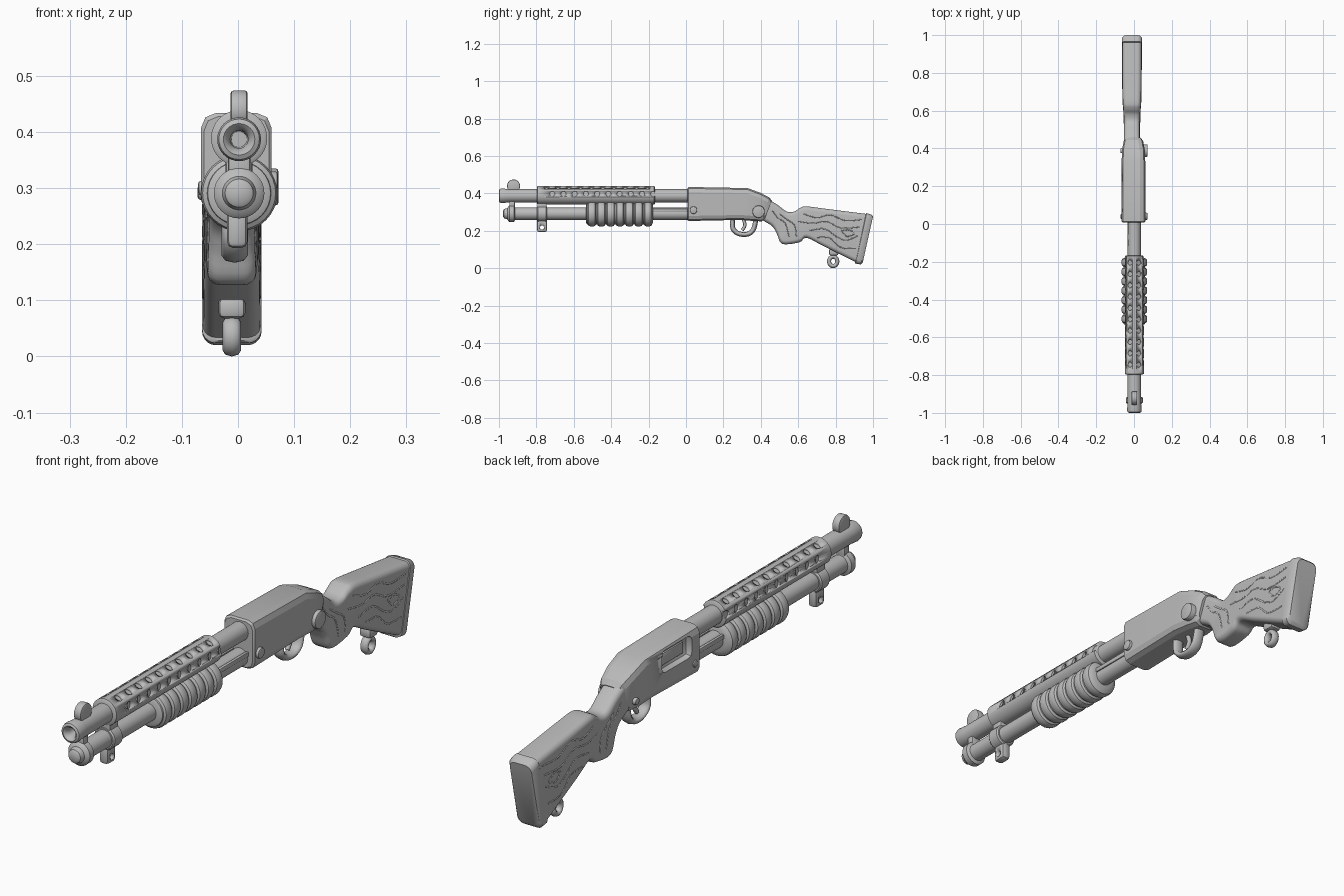
import bpy, bmesh, math
from mathutils import Vector, Matrix

cube = bpy.data.objects.get("Cube")
if cube:
    bpy.data.objects.remove(cube, do_unlink=True)

grey = bpy.data.materials.new("plain grey")
grey.use_nodes = True
COLOR = (0.5, 0.5, 0.5, 1)
grey.diffuse_color = COLOR
grey.node_tree.nodes["Principled BSDF"].inputs["Base Color"].default_value = COLOR

BARREL_Z, TUBE_Z = 0.387, 0.291
SIDE = Matrix.Rotation(math.pi / 2, 4, 'Y')


def activate(ob):
    bpy.ops.object.select_all(action='DESELECT')
    ob.select_set(True)
    bpy.context.view_layer.objects.active = ob


def finish(name, bm, angle=35):
    bmesh.ops.recalc_face_normals(bm, faces=bm.faces)
    mesh = bpy.data.meshes.new(name)
    bm.to_mesh(mesh)
    bm.free()
    mesh.materials.append(grey)
    ob = bpy.data.objects.new(name, mesh)
    bpy.context.collection.objects.link(ob)
    activate(ob)
    bpy.ops.object.shade_smooth_by_angle(angle=math.radians(angle))
    return ob


def loft(name, rings, angle=35):
    bm = bmesh.new()
    loops = [[bm.verts.new(p) for p in ring] for ring in rings]
    n = len(loops[0])
    for a, b in zip(loops, loops[1:]):
        for i in range(n):
            j = (i + 1) % n
            bm.faces.new((a[i], a[j], b[j], b[i]))
    bm.faces.new(loops[0])
    bm.faces.new(loops[-1])
    return finish(name, bm, angle)


def lathe(name, profile, z, x=0.002, n=32):
    # Rings of (y, radius) around a lengthwise axis
    turn = [2 * math.pi * i / n for i in range(n)]
    return loft(name, [[(x + r * math.cos(a), y, z + r * math.sin(a)) for a in turn]
                       for y, r in profile])


def section(station, x, corner, steps):
    # Rounded rectangle standing on the line from bottom to top
    yt, zt, yb, zb, hw = station
    top, bot = Vector((x, yt, zt)), Vector((x, yb, zb))
    up = (top - bot).normalized()
    hh = (top - bot).length / 2
    mid = (top + bot) / 2
    ring = []
    for q, (sx, sz) in enumerate([(1, 1), (-1, 1), (-1, -1), (1, -1)]):
        for k in range(steps + 1):
            a = math.pi / 2 * (q + k / steps)
            u = sx * (hw - corner) + corner * math.cos(a)
            v = sz * (hh - corner) + corner * math.sin(a)
            ring.append(mid + Vector((u, 0, 0)) + up * v)
    return ring


def smooth_path(pts, steps=5):
    # Catmull-Rom interpolation of equal-length tuples
    out = []
    for i in range(len(pts) - 1):
        p = [pts[max(0, min(len(pts) - 1, i + k))] for k in (-1, 0, 1, 2)]
        for s in range(steps):
            t = s / steps
            out.append(tuple(b + t / 2 * (c - a + t * (2 * a - 5 * b + 4 * c - d
                             + t * (3 * (b - c) + d - a))) for a, b, c, d in zip(*p)))
    return out + [pts[-1]]


def box(name, x, y, z, bevel=0.006):
    bm = bmesh.new()
    bmesh.ops.create_cube(bm, size=1)
    for v in bm.verts:
        v.co = [(lo + hi) / 2 + c * (hi - lo) for c, (lo, hi) in zip(v.co, (x, y, z))]
    bmesh.ops.bevel(bm, geom=bm.edges[:], offset=bevel, segments=2, affect='EDGES', profile=0.5)
    return finish(name, bm)


def disc(name, x, y, z, r, width, bevel=0.005):
    # Cylinder lying across the model
    bm = bmesh.new()
    bmesh.ops.create_cone(bm, cap_ends=True, segments=28, radius1=r, radius2=r, depth=width,
                          matrix=Matrix.Translation((x, y, z)) @ SIDE)
    rims = [e for e in bm.edges if any(len(f.verts) > 4 for f in e.link_faces)]
    bmesh.ops.bevel(bm, geom=rims, offset=bevel, segments=2, affect='EDGES', profile=0.5)
    return finish(name, bm)


def tube(name, pts, r, x_scale=1, x=0.0, cyclic=False):
    # Bent rod through points, optionally widened sideways
    cu = bpy.data.curves.new(name, 'CURVE')
    cu.dimensions = '3D'
    cu.bevel_depth, cu.bevel_resolution = r, 2
    cu.use_fill_caps = True
    sp = cu.splines.new('POLY')
    sp.points.add(len(pts) - 1)
    for p, co in zip(sp.points, pts):
        p.co = (*co, 1)
    sp.use_cyclic_u = cyclic
    sp.use_smooth = True
    cu.materials.append(grey)
    ob = bpy.data.objects.new(name, cu)
    ob.scale.x, ob.location.x = x_scale, x
    bpy.context.collection.objects.link(ob)
    return ob


def cut(ob, cutter):
    cutter.hide_render = True
    mod = ob.modifiers.new("cut", 'BOOLEAN')
    mod.object, mod.operation, mod.solver = cutter, 'DIFFERENCE', 'EXACT'
    activate(ob)
    bpy.ops.object.modifier_apply(modifier=mod.name)
    bpy.data.objects.remove(cutter, do_unlink=True)


# Barrel with hollow muzzle, and magazine tube with its cap
lathe("barrel", [(-0.9, 0.014), (-0.98, 0.016), (-0.994, 0.021), (-1, 0.028), (-0.996, 0.036),
                 (-0.985, 0.039), (-0.95, 0.036), (0.03, 0.035)], BARREL_Z)
lathe("magazine_tube", [(-0.978, 0.016), (-0.972, 0.025), (-0.955, 0.03), (-0.95, 0.04),
                        (-0.944, 0.045), (-0.92, 0.045), (-0.914, 0.033), (0.03, 0.033)], TUBE_Z)
box("front_bridge", (-0.018, 0.022), (-0.945, -0.915), (0.31, 0.37))

# Front sight blade
disc("front_sight", 0.002, -0.922, 0.439, 0.035, 0.03)

# Perforated heat shield
shield = lathe("heat_shield", [(-0.797, 0.044), (-0.793, 0.05), (-0.17, 0.05), (-0.166, 0.044)],
               BARREL_Z + 0.002)
bm = bmesh.new()
for row in range(10):
    for k, lean in enumerate((-80, -30, 30, 80)):
        y = -0.745 + 0.06 * row + (0.03 if k in (0, 3) else 0)
        place = (Matrix.Translation((0.002, y, BARREL_Z + 0.002))
                 @ Matrix.Rotation(math.radians(lean), 4, 'Y') @ Matrix.Translation((0, 0, 0.055)))
        bmesh.ops.create_cone(bm, cap_ends=True, segments=16, radius1=0.014, radius2=0.014,
                              depth=0.026, matrix=place)
cut(shield, finish("hole_cutter", bm))

# Ribbed pump handle and its action bars
profile = [(-0.535, 0.045), (-0.53, 0.056)]
for i in range(7):
    y = -0.503 + 0.05 * i
    profile += [(y - 0.022, 0.057), (y - 0.017, 0.065), (y - 0.008, 0.068),
                (y + 0.008, 0.068), (y + 0.017, 0.065), (y + 0.022, 0.057)]
lathe("pump_handle", profile + [(-0.176, 0.045)], TUBE_Z)
for sx in (-1, 1):
    box("action_bar", (0.002 + sx * 0.03 - 0.006, 0.002 + sx * 0.03 + 0.006),
        (-0.19, 0.03), (0.3, 0.318), 0.003)

# Barrel band with sling mount
lathe("barrel_band", [(-0.797, 0.038), (-0.792, 0.043), (-0.748, 0.043), (-0.743, 0.038)], TUBE_Z)
box("band_bridge", (-0.022, 0.026), (-0.795, -0.745), (0.3, 0.38))
mount = box("sling_mount", (-0.02, 0.017), (-0.797, -0.743), (0.193, 0.265), 0.012)
cut(mount, disc("mount_hole", 0, -0.77, 0.217, 0.011, 0.1, 0.001))

# Receiver with ejection port
stations = [(0.008, 0.428, 0.008, 0.257, 0.058), (0.014, 0.434, 0.014, 0.252, 0.063),
            (0.33, 0.428, 0.29, 0.258, 0.063), (0.4, 0.402, 0.36, 0.252, 0.06),
            (0.445, 0.378, 0.405, 0.25, 0.052), (0.46, 0.36, 0.42, 0.262, 0.044)]
receiver = loft("receiver", [section(s, -0.003, 0.027, 2) for s in stations], 20)
cut(receiver, box("port_cutter", (-0.12, -0.04), (0.06, 0.235), (0.335, 0.415), 0.016))
box("bolt", (-0.046, -0.034), (0.08, 0.21), (0.35, 0.395), 0.004)
for y, z, r, reach in ((0.04, 0.31, 0.02, 0.071), (0.388, 0.302, 0.033, 0.072)):
    disc("receiver_stud", reach / 2, y, z, r, reach)
    disc("receiver_pin", -reach / 2, y, z - 0.01, 0.013, reach)

# Trigger and guard
guard = [(0, 0.25, 0.262), (0, 0.25, 0.215), (0, 0.272, 0.189), (0, 0.305, 0.18),
         (0, 0.34, 0.186), (0, 0.362, 0.21), (0, 0.375, 0.265)]
tube("trigger_guard", smooth_path(guard), 0.013, 1.8, -0.006)
tube("trigger", smooth_path([(0, 0.305, 0.265), (0, 0.315, 0.23), (0, 0.3, 0.203)]), 0.009, 1, -0.006)

# Stock and butt pad
STOCK_X = -0.011
stations = [(0.435, 0.372, 0.405, 0.258, 0.042), (0.49, 0.338, 0.46, 0.225, 0.041),
            (0.54, 0.302, 0.485, 0.185, 0.041), (0.58, 0.303, 0.515, 0.13, 0.043),
            (0.61, 0.322, 0.605, 0.138, 0.045), (0.645, 0.33, 0.645, 0.162, 0.048),
            (0.75, 0.317, 0.735, 0.118, 0.05), (0.962, 0.29, 0.908, 0.032, 0.051)]
stock = loft("stock", [section(s, STOCK_X, 0.022, 5) for s in smooth_path(stations)], 50)
pad = [(0.962, 0.29, 0.903, 0.028, 0.046), (0.966, 0.294, 0.907, 0.024, 0.053),
       (0.99, 0.286, 0.934, 0.02, 0.053), (1.0, 0.276, 0.945, 0.03, 0.045)]
loft("butt_pad", [section(s, STOCK_X, 0.025, 5) for s in pad], 40)

# Shallow raised wood grain, projected on both sides of the stock
grain = [[(0.63, 0.29), (0.7, 0.27), (0.77, 0.285), (0.85, 0.255), (0.94, 0.26)],
         [(0.6, 0.25), (0.68, 0.24), (0.75, 0.25), (0.83, 0.215), (0.93, 0.22)],
         [(0.66, 0.2), (0.74, 0.21), (0.81, 0.165), (0.86, 0.15), (0.92, 0.175)],
         [(0.7, 0.165), (0.77, 0.16), (0.83, 0.11), (0.91, 0.105)],
         [(0.83, 0.2), (0.87, 0.205), (0.9, 0.185), (0.86, 0.17), (0.83, 0.2)],
         [(0.46, 0.31), (0.49, 0.27), (0.53, 0.24), (0.55, 0.17)],
         [(0.5, 0.29), (0.54, 0.26), (0.58, 0.23), (0.59, 0.17)]]
for sx in (-1, 1):
    for line in grain:
        pts = []
        for y, z in smooth_path(line):
            hit, loc, _, _ = stock.ray_cast((sx, y, z), (-sx, 0, 0))
            if hit:
                pts.append(loc - Vector((sx * 0.002, 0, 0)))
        tube("wood_grain", pts, 0.0035)

# Rear sling swivel
box("swivel_base", (-0.035, 0.013), (0.765, 0.815), (0.068, 0.105), 0.01)
ring = [(0, 0.787 + 0.022 * math.cos(a), 0.036 + 0.025 * math.sin(a))
        for a in [2 * math.pi * i / 24 for i in range(24)]]
tube("swivel_ring", ring, 0.011, 1.5, STOCK_X, True)
